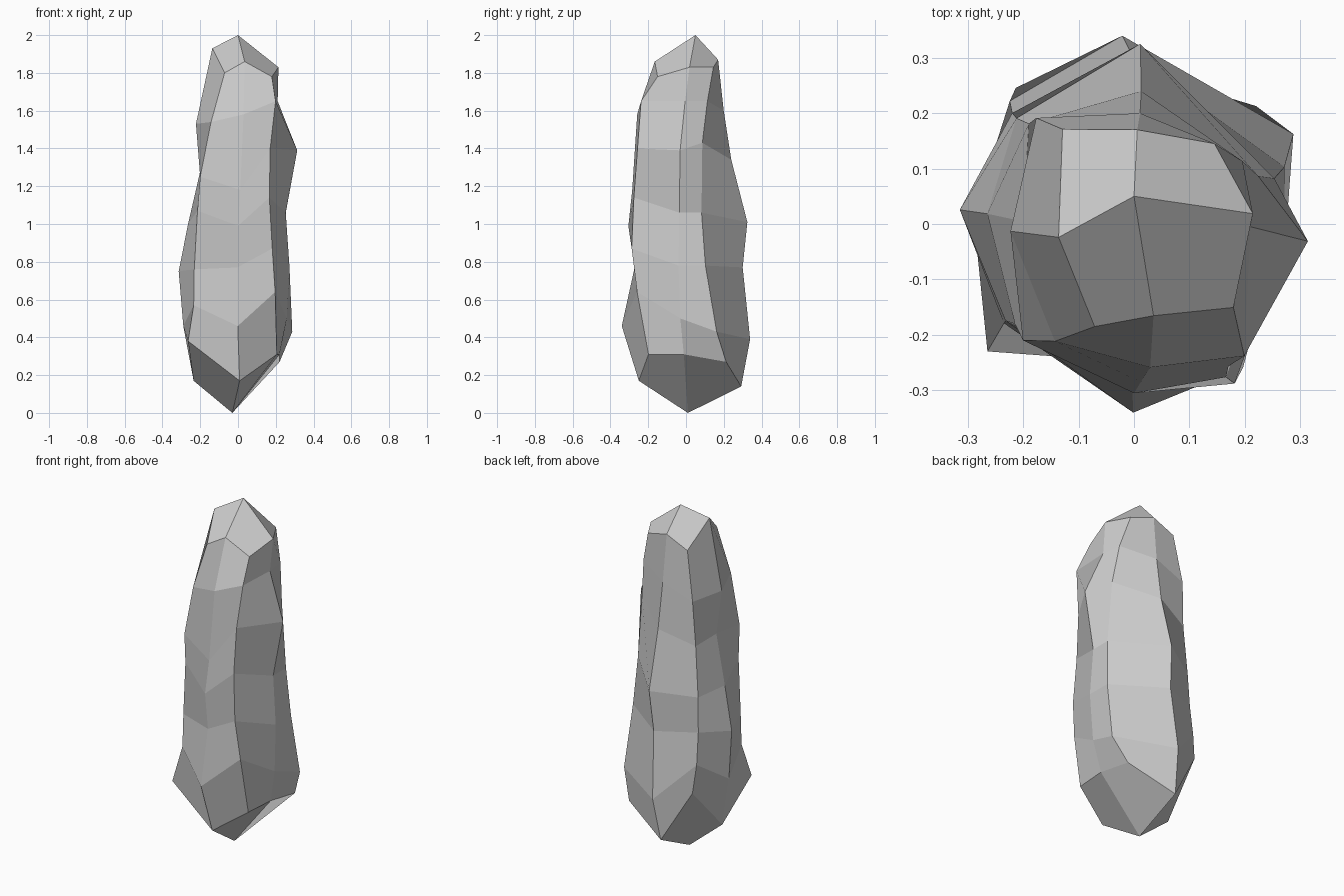
import bpy, bmesh, math

# Eight upright edge lines of the stone: (angle at top, middle, bottom), then
# (radius, height) pairs from top to bottom
COLUMNS = [
    ((-78, -90, -88), [(.169, 1.86), (.26, 1.58), (.285, 1.18), (.305, .99), (.272, .77), (.34, .46), (.25, .17)]),
    ((-40, -59, -44), [(.234, 1.78), (.31, 1.65), (.308, 1.40), (.322, 1.14), (.34, .87), (.325, .64), (.286, .31)]),
    ((5, -8, -3), [(.215, 1.83), (.21, 1.65), (.315, 1.39), (.255, 1.06), (.275, .78), (.26, .50), (.22, .31)]),
    ((45, 18, 44), [(.205, 1.83), (.226, 1.65), (.24, 1.43), (.266, 1.06), (.29, .78), (.33, .43), (.306, .27)]),
    ((88, 88, 98), [(.17, 1.87), (.20, 1.60), (.24, 1.34), (.325, 1.01), (.30, .77), (.34, .39), (.295, .14)]),
    ((127, 138, 131), [(.214, 1.81), (.26, 1.53), (.262, 1.27), (.285, .98), (.297, .78), (.315, .60), (.325, .44)]),
    ((190, 176, 180), [(.138, 1.93), (.223, 1.53), (.20, 1.28), (.265, 1.0), (.315, .75), (.29, .46), (.235, .17)]),
    ((249, 220, 221), [(.198, 1.80), (.255, 1.54), (.29, 1.25), (.28, 1.07), (.29, .76), (.295, .57), (.35, .38)]),
]


def bend(angles, t):
    """Smooth angle through top, middle and bottom values."""
    a, b, c = angles
    return math.radians(a * (1 - t) * (1 - 2 * t) + 4 * b * t * (1 - t) + c * t * (2 * t - 1))


bm = bmesh.new()
cols = []
for angles, profile in COLUMNS:
    col = []
    for i, (r, z) in enumerate(profile):
        a = bend(angles, i / 6)
        col.append(bm.verts.new((r * math.cos(a), r * math.sin(a), z)))
    cols.append(col)

# Side quads
for k in range(8):
    c, n = cols[k], cols[(k + 1) % 8]
    for i in range(6):
        bm.faces.new((c[i], c[i + 1], n[i + 1], n[i]))

# End caps: four quads meeting at each tip
top = bm.verts.new((0, .05, 2.0))
bottom = bm.verts.new((-.03, .01, 0))
for tip, i in ((top, 0), (bottom, 6)):
    for k in range(0, 8, 2):
        bm.faces.new((tip, cols[k][i], cols[k + 1][i], cols[(k + 2) % 8][i]))

bmesh.ops.recalc_face_normals(bm, faces=bm.faces[:])
mesh = bpy.data.meshes.new("standing_stone")
bm.to_mesh(mesh)
bm.free()
bpy.context.collection.objects.link(bpy.data.objects.new("standing_stone", mesh))
